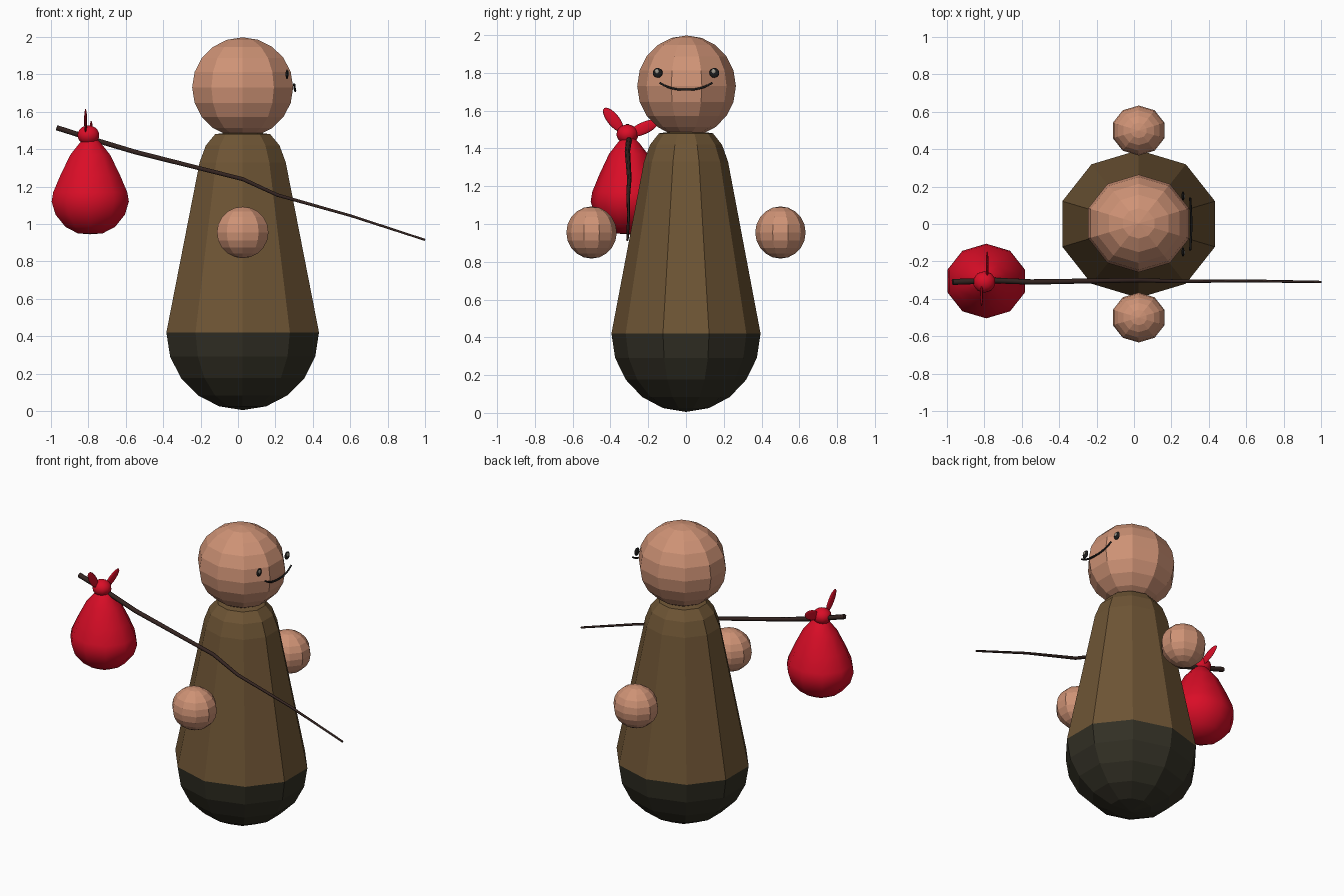
import bpy, bmesh, math
from mathutils import Vector, Matrix

if "Cube" in bpy.data.objects:
    bpy.data.objects.remove(bpy.data.objects["Cube"])


def material(name, rgb):
    m = bpy.data.materials.new(name)
    m.diffuse_color = (*rgb, 1)
    m.use_nodes = True
    m.node_tree.nodes["Principled BSDF"].inputs["Base Color"].default_value = m.diffuse_color
    return m


SKIN = material("skin", (0.62, 0.29, 0.18))
ROBE = material("robe brown", (0.155, 0.09, 0.035))
DARK = material("dark olive", (0.032, 0.029, 0.018))
RED = material("red cloth", (0.70, 0.004, 0.02))
WOOD = material("dark wood", (0.035, 0.018, 0.015))
BLACK = material("face black", (0.012, 0.012, 0.012))
GLINT = material("eye glint", (0.35, 0.33, 0.28))

CX = 0.025      # axis of the figure
SIDES = 10
FLAT = 0.92     # figure is slightly narrower in y


def lathe(name, profile, loc, mat, sy=1.0, smooth=False):
    """Spin (radius, z) points round z, with a vertex on the y axis."""
    bm = bmesh.new()
    rings = []
    for r, z in profile:
        n = 1 if r == 0 else SIDES
        rings.append([bm.verts.new((r * math.cos(math.pi / 2 + 2 * math.pi * k / SIDES),
                                    sy * r * math.sin(math.pi / 2 + 2 * math.pi * k / SIDES), z))
                      for k in range(n)])
    for a, b in zip(rings, rings[1:]):
        for k in range(SIDES):
            j = (k + 1) % SIDES
            quad = [a[k % len(a)], a[j % len(a)], b[j % len(b)], b[k % len(b)]]
            bm.faces.new(list(dict.fromkeys(quad)))
    bmesh.ops.recalc_face_normals(bm, faces=bm.faces)
    if profile[0][0] and profile[-1][0]:        # open shell: face outwards
        f = bm.faces[:][0] if not hasattr(bm.faces, "ensure_lookup_table") else None
        bm.faces.ensure_lookup_table()
        f = bm.faces[0]
        if f.normal.dot(Vector((*f.calc_center_median().xy, 0))) < 0:
            bmesh.ops.reverse_faces(bm, faces=bm.faces)
    for f in bm.faces:
        f.smooth = smooth
    me = bpy.data.meshes.new(name)
    bm.to_mesh(me)
    bm.free()
    me.materials.append(mat)
    ob = bpy.data.objects.new(name, me)
    ob.location = loc
    bpy.context.collection.objects.link(ob)
    return ob


def arc(rx, rz, start, end, steps, z0=0.0):
    """Profile points along an elliptical arc, angles in degrees."""
    pts = []
    for i in range(steps + 1):
        a = math.radians(start + (end - start) * i / steps)
        r = rx * math.cos(a)
        pts.append((0 if r < 1e-5 else r, z0 + rz * math.sin(a)))
    return pts


def ball(name, loc, scale, mat, tilt=0.0):
    """Small smooth ellipsoid, tilted about x."""
    ob = lathe(name, arc(1, 1, -90, 90, 10), loc, mat, smooth=True)
    ob.data.transform(Matrix.Rotation(tilt, 4, 'X') @ Matrix.Diagonal((*scale, 1)))
    return ob


def tube(name, pts, radii, thick, mat):
    """Poly curve with a round bevel and a radius per point."""
    cu = bpy.data.curves.new(name, 'CURVE')
    cu.dimensions = '3D'
    cu.bevel_depth = thick
    cu.bevel_resolution = 1
    cu.use_fill_caps = True
    sp = cu.splines.new('POLY')
    sp.points.add(len(pts) - 1)
    for p, co, r in zip(sp.points, pts, radii):
        p.co = (*co, 1)
        p.radius = r
    cu.materials.append(mat)
    ob = bpy.data.objects.new(name, cu)
    bpy.context.collection.objects.link(ob)
    return ob


# Body: rounded dark base and tapering robe
lathe("body_base", arc(0.429, 0.415, -90, 0, 5, 0.42), (CX, 0, 0), DARK, FLAT)
lathe("robe", [(0.429, 0.42), (0.242, 1.33), (0.207, 1.42), (0.155, 1.48), (0, 1.50)],
      (CX, 0, 0), ROBE, FLAT)

# Head and floating hands
lathe("head", arc(0.284, 0.268, -90, 90, 10), (CX, 0.003, 1.73), SKIN, FLAT)
for side, y in (("right", -0.5), ("left", 0.5)):
    lathe(side + "_hand", arc(0.145, 0.138, -90, 90, 10), (CX, y, 0.955), SKIN, FLAT)

# Face, looking towards +x
for side, y in (("right", -0.15), ("left", 0.15)):
    ball(side + "_eye", (0.262, y, 1.80), (0.008, 0.026, 0.026), BLACK)
    ball(side + "_eye_glint", (0.268, y - 0.004, 1.808), (0.005, 0.012, 0.012), GLINT)
mouth = []
for i in range(13):
    t = i / 6 - 1
    mouth.append((0.306 - 0.006 * t * t, 0.14 * t, 1.711 + 0.037 * abs(t) ** 2.5))
tube("mouth", mouth, [1] * 13, 0.006, BLACK)

# Carrying stick, tapering towards the front end
stick = [(-0.97, -0.31, 1.515), (-0.75, -0.302, 1.445), (-0.55, -0.31, 1.385), (0.025, -0.30, 1.24),
         (0.21, -0.306, 1.155), (0.60, -0.304, 1.045), (1.0, -0.31, 0.915)]
tube("stick", stick, [1.0, 0.95, 0.9, 0.75, 0.65, 0.5, 0.4], 0.016, WOOD)

# Cloth bundle with knot and two tied ends
lathe("bundle", [(0, 0.945), (0.07, 0.95), (0.14, 0.985), (0.195, 1.05), (0.217, 1.12), (0.208, 1.17),
                 (0.168, 1.26), (0.112, 1.37), (0.062, 1.43), (0.03, 1.46), (0, 1.47)],
      (-0.79, -0.305, 0), RED, FLAT, smooth=True)
ball("knot", (-0.80, -0.31, 1.475), (0.061, 0.058, 0.052), RED)
ball("knot_end_rear", (-0.815, -0.385, 1.552), (0.008, 0.032, 0.078), RED, math.atan2(0.08, 0.10))
ball("knot_end_front", (-0.785, -0.225, 1.507), (0.008, 0.032, 0.085), RED, -math.atan2(0.08, 0.036))
